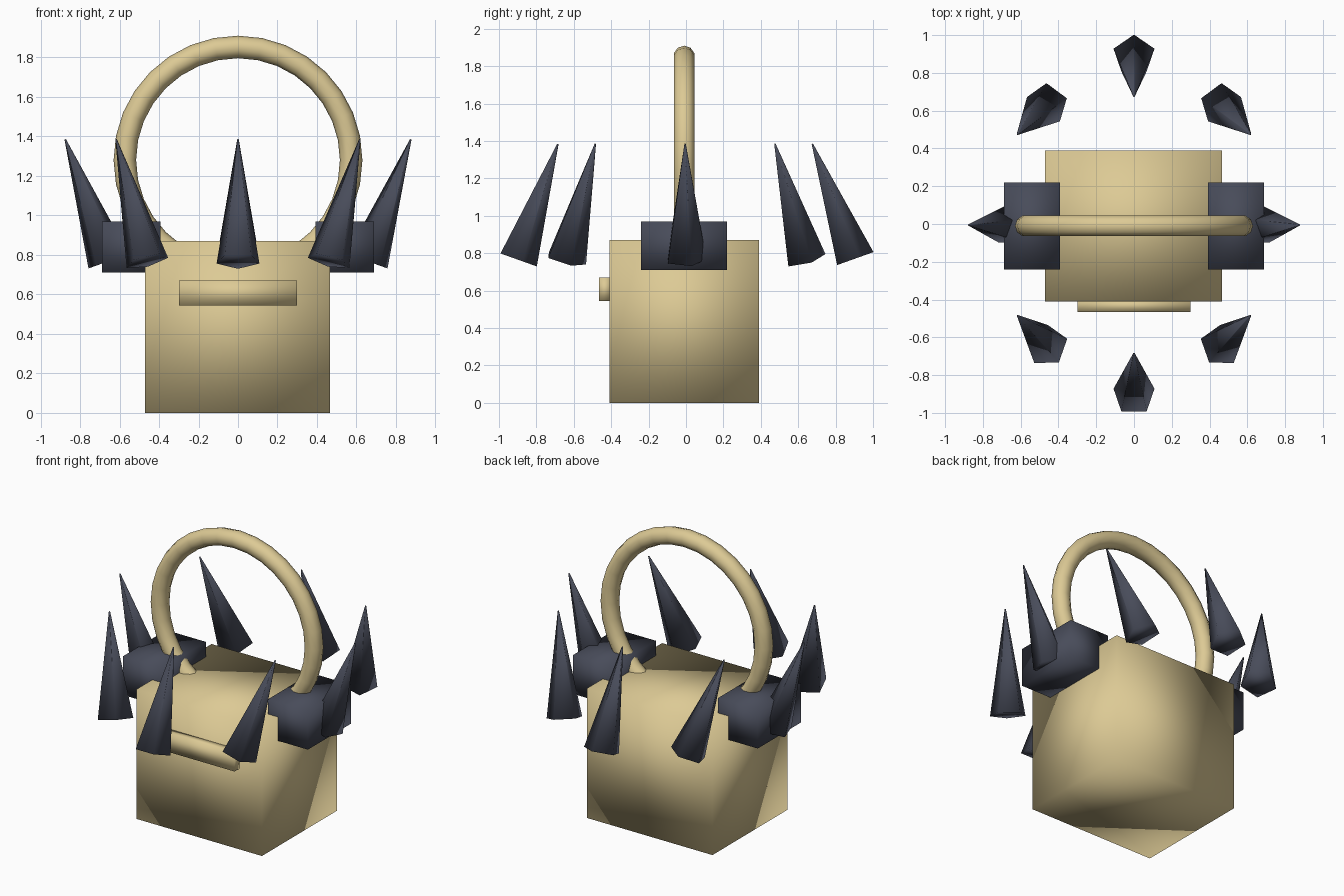
import bpy
import math
from mathutils import Vector

if "Cube" in bpy.data.objects:
    bpy.data.objects.remove(bpy.data.objects["Cube"], do_unlink=True)


def material(name, colour):
    mat = bpy.data.materials.new(name)
    mat.use_nodes = True
    mat.diffuse_color = colour
    mat.node_tree.nodes["Principled BSDF"].inputs["Base Color"].default_value = colour
    return mat


TAN = material("tan", (0.72, 0.59, 0.30, 1))
SLATE = material("dark slate", (0.065, 0.072, 0.102, 1))


def finish(name, mat):
    obj = bpy.context.object
    obj.name = name
    obj.data.materials.append(mat)
    bpy.ops.object.shade_smooth()
    return obj


def block(name, low, high, mat):
    low, high = Vector(low), Vector(high)
    bpy.ops.mesh.primitive_cube_add(size=1, location=(low + high) / 2)
    bpy.context.object.scale = high - low
    bpy.ops.object.transform_apply(location=False, rotation=False, scale=True)
    return finish(name, mat)


def spike(name, base, tip):
    # Five-sided cone leaning from its base centre to its tip
    base, tip = Vector(base), Vector(tip)
    axis = tip - base
    bpy.ops.mesh.primitive_cone_add(vertices=5, radius1=0.114, radius2=0.004,
                                    depth=axis.length, location=(base + tip) / 2)
    turn = Vector((0, 0, 1)).rotation_difference(axis)
    bpy.context.object.rotation_euler = turn.to_euler()
    return finish(name, SLATE)


# Body and front bar
block("body", (-0.47, -0.41, 0), (0.465, 0.39, 0.87), TAN)
block("front_bar", (-0.30, -0.465, 0.545), (0.30, -0.40, 0.67), TAN)

# Side blocks
for side, label in ((1, "left"), (-1, "right")):
    x_in, x_out = 0.392 * side, 0.688 * side
    block(label + "_side_block", (min(x_in, x_out), -0.24, 0.71),
          (max(x_in, x_out), 0.22, 0.97), SLATE)

# Ring handle, its lower part sunk into the body
bpy.ops.mesh.primitive_torus_add(location=(0, -0.01, 1.28), rotation=(math.pi / 2, 0, 0),
                                 major_radius=0.573, minor_radius=0.057,
                                 major_segments=32, minor_segments=10)
finish("ring_handle", TAN)

# Spikes: they lean inwards along y and outwards along x
BASE_Z, TIP_Z = 0.768, 1.385
for end, label in ((-1, "front"), (1, "back")):
    spike(label + "_spike", (0, 0.9 * end - 0.005, BASE_Z), (0, 0.68 * end - 0.005, TIP_Z))
    for side, hand in ((1, "left"), (-1, "right")):
        spike(f"{label}_{hand}_spike", (0.46 * side, 0.64 * end - 0.005, BASE_Z),
              (0.617 * side, 0.48 * end - 0.005, TIP_Z))
for side, hand in ((1, "left"), (-1, "right")):
    spike(hand + "_spike", (0.655 * side, -0.005, BASE_Z), (0.875 * side, -0.005, TIP_Z))
